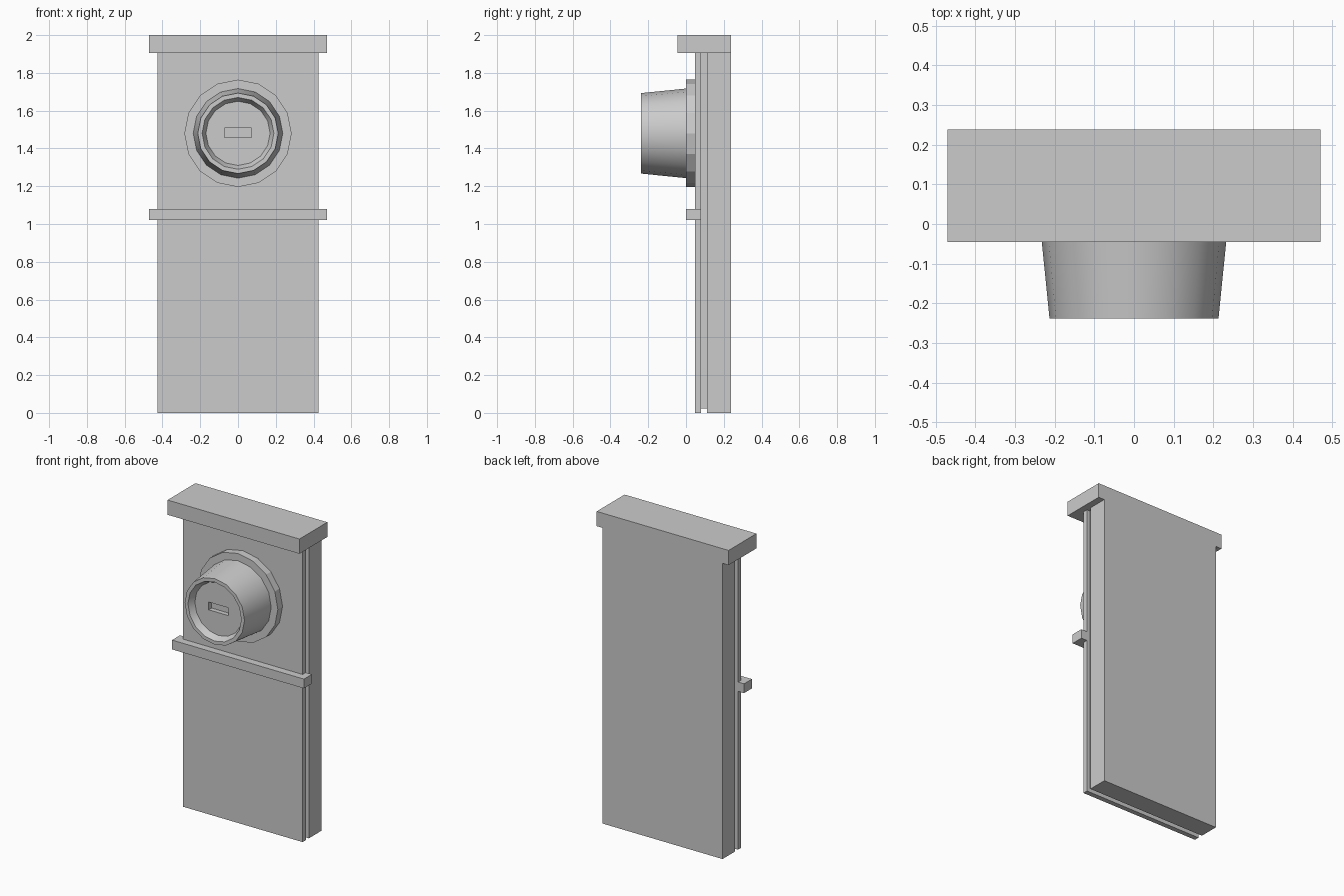
import bpy, bmesh, math

if "Cube" in bpy.data.objects:
    bpy.data.objects.remove(bpy.data.objects["Cube"])

SIDES = 16
KNOB_Z = 1.48


def new_object(name, bm):
    bmesh.ops.recalc_face_normals(bm, faces=bm.faces)
    mesh = bpy.data.meshes.new(name)
    bm.to_mesh(mesh)
    bm.free()
    obj = bpy.data.objects.new(name, mesh)
    bpy.context.collection.objects.link(obj)
    return obj


def box(name, half_x, y0, y1, z0, z1):
    bm = bmesh.new()
    bmesh.ops.create_cube(bm, size=1)
    for v in bm.verts:
        v.co.x *= 2 * half_x
        v.co.y = y1 if v.co.y > 0 else y0
        v.co.z = z1 if v.co.z > 0 else z0
    return new_object(name, bm)


def lathe(name, profile):
    """Spin (radius, y) points around the y axis through the knob centre, capping both ends."""
    bm = bmesh.new()
    rings = []
    for r, y in profile:
        angles = [2 * math.pi * i / SIDES for i in range(SIDES)]
        rings.append([bm.verts.new((r * math.cos(a), y, KNOB_Z + r * math.sin(a))) for a in angles])
    for a, b in zip(rings, rings[1:]):
        for i in range(SIDES):
            j = (i + 1) % SIDES
            bm.faces.new((a[i], a[j], b[j], b[i]))
    bm.faces.new(rings[0])
    bm.faces.new(rings[-1])
    return new_object(name, bm)


# Layered panel: front plate, inset core forming the groove, thick back plate
box("front_plate", 0.427, 0.048, 0.080, 0.0, 1.905)
box("groove_core", 0.403, 0.080, 0.111, 0.024, 1.905)
box("back_plate", 0.427, 0.111, 0.238, 0.0, 1.905)

# Top cap and middle rail
box("top_cap", 0.47, -0.046, 0.238, 1.905, 2.0)
box("middle_rail", 0.47, 0.0, 0.080, 1.02, 1.08)

# Round flange behind the knob
lathe("knob_flange", [(0.284, 0.048), (0.284, 0.0)])

# Tapered knob with a dished front
knob = lathe("knob", [(0.237, 0.0), (0.213, -0.238), (0.19, -0.238), (0.17, -0.197)])

# Slot cut into the knob face
cutter = box("slot_cutter", 0.071, -0.22, -0.167, 1.457, 1.507)
cutter.hide_render = True
cut = knob.modifiers.new("slot", "BOOLEAN")
cut.operation = "DIFFERENCE"
cut.solver = "EXACT"
cut.object = cutter
bpy.context.view_layer.objects.active = knob
knob.select_set(True)
bpy.ops.object.modifier_apply(modifier=cut.name)
bpy.data.objects.remove(cutter, do_unlink=True)
bpy.ops.object.shade_smooth_by_angle(angle=math.radians(30))
